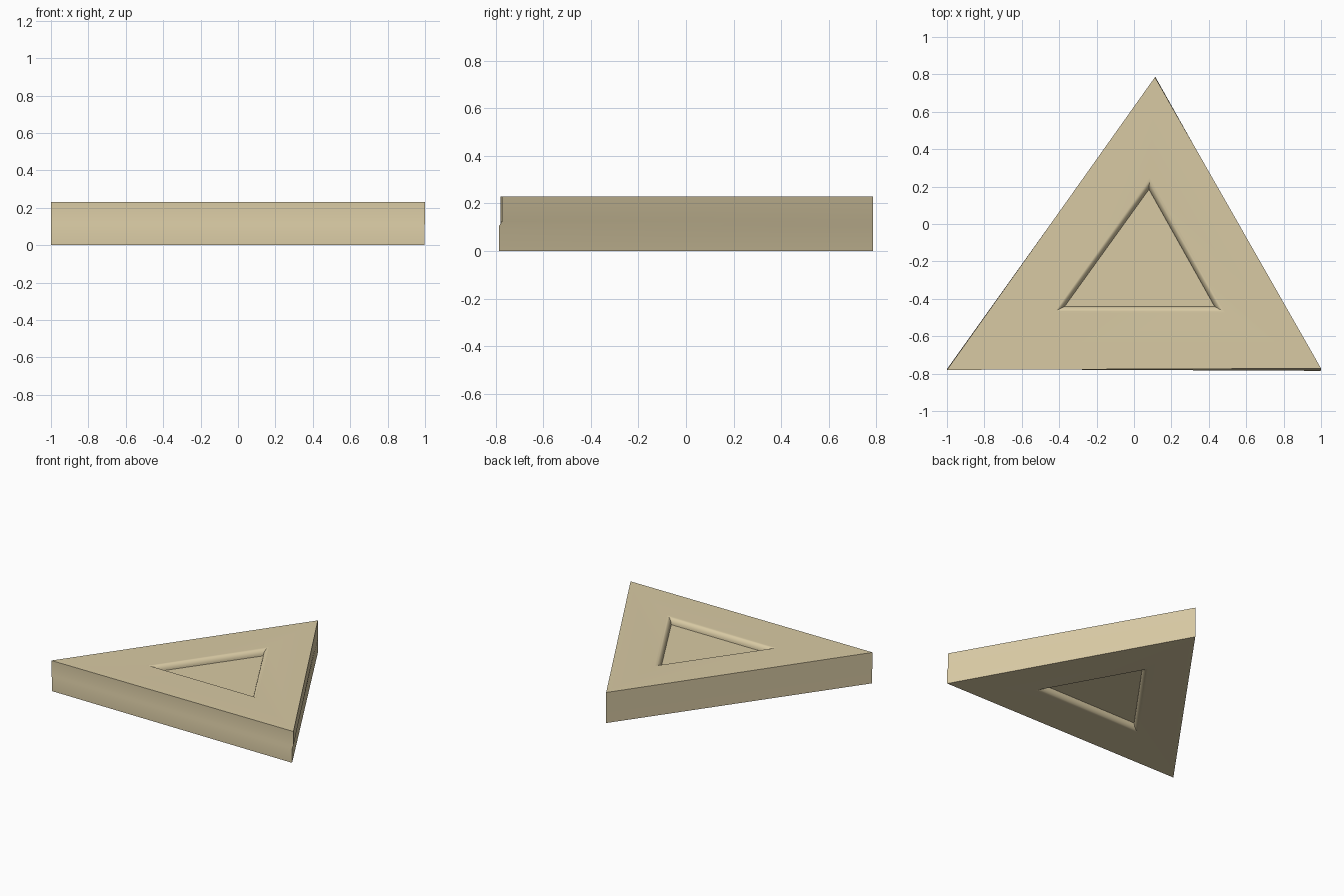
import bpy, bmesh, math

if "Cube" in bpy.data.objects:
    bpy.data.objects.remove(bpy.data.objects["Cube"])

H = 0.23
SEG = 6          # steps in the rounded recess lip
LIP = 0.035      # lip width
DEPTH = 0.045    # recess depth

# outlines: the two halves are very slightly twisted against each other
LOWER = [(-1, -0.776), (0.998, -0.785), (0.115, 0.785)]
UPPER = [(-1, -0.78), (1, -0.772), (0.112, 0.785)]
INNER = [(-0.37, -0.44), (0.43, -0.44), (0.08, 0.185)]
CENTER, INRADIUS = (0.057, -0.221), 0.2186


def offset_inner(d):
    s = (INRADIUS + d) / INRADIUS
    return [(CENTER[0] + (x - CENTER[0]) * s, CENTER[1] + (y - CENTER[1]) * s) for x, y in INNER]


# lip profile from recess floor up to the flat face: (triangle, depth below face)
lip = []
for i in range(SEG + 1):
    a = i / SEG * math.pi / 2
    lip.append((offset_inner(LIP * (1 - math.cos(a))), DEPTH * (1 - math.sin(a))))

# rings run from lower recess floor, around the outside, to upper recess floor
rings = [(t, d) for t, d in lip]
rings += [(LOWER, 0), (LOWER, 0.106), (UPPER, 0.125), (UPPER, H)]
rings += [(t, H - d) for t, d in reversed(lip)]

bm = bmesh.new()
loops = [[bm.verts.new((x, y, z)) for x, y in tri] for tri, z in rings]
for a, b in zip(loops, loops[1:]):
    for i in range(3):
        j = (i + 1) % 3
        bm.faces.new((a[i], a[j], b[j], b[i]))
bm.faces.new(loops[0][::-1])
bm.faces.new(loops[-1])
bmesh.ops.recalc_face_normals(bm, faces=bm.faces)
mesh = bpy.data.meshes.new("triangle_tile")
bm.to_mesh(mesh)
bm.free()

# single tan colour
mat = bpy.data.materials.new("tan")
mat.diffuse_color = (0.69, 0.59, 0.37, 1)
mat.use_nodes = True
mat.node_tree.nodes["Principled BSDF"].inputs["Base Color"].default_value = mat.diffuse_color
mesh.materials.append(mat)

obj = bpy.data.objects.new("triangle_tile", mesh)
bpy.context.collection.objects.link(obj)
bpy.context.view_layer.objects.active = obj
obj.select_set(True)
bpy.ops.object.shade_smooth_by_angle(angle=math.radians(40))
